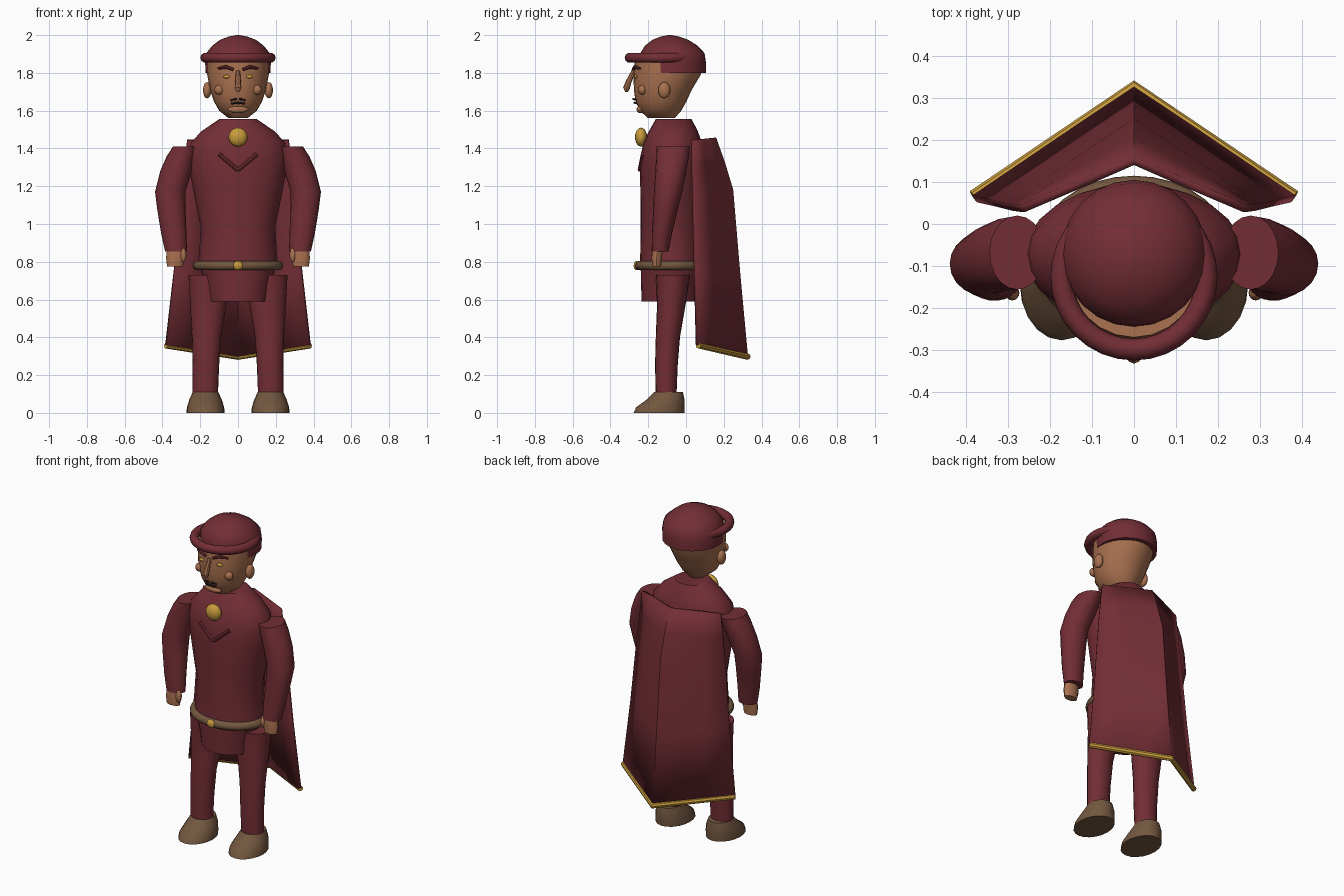
import bpy, bmesh, math
from mathutils import Vector


def mat(name, rgb):
    m = bpy.data.materials.new(name)
    m.diffuse_color = (*rgb, 1)
    return m


MAROON = mat("maroon_cloth", (0.17, 0.027, 0.036))
SKIN = mat("brown_skin", (0.40, 0.165, 0.08))
LEATHER = mat("brown_leather", (0.17, 0.095, 0.05))
GOLD = mat("gold", (0.58, 0.33, 0.045))
DARK = mat("dark_hair", (0.03, 0.015, 0.015))


def finish(name, bm, material, angle=40):
    bmesh.ops.recalc_face_normals(bm, faces=bm.faces)
    me = bpy.data.meshes.new(name)
    bm.to_mesh(me)
    bm.free()
    me.materials.append(material)
    for p in me.polygons:
        p.use_smooth = True
    me.set_sharp_from_angle(angle=math.radians(angle))
    ob = bpy.data.objects.new(name, me)
    bpy.context.collection.objects.link(ob)
    return ob


def skin_rings(name, rings, material, closed=False, angle=40):
    """Bridge rings of points; cap the ends unless closed into a loop."""
    bm = bmesh.new()
    vs = [[bm.verts.new(p) for p in r] for r in rings]
    n = len(rings[0])
    pairs = list(zip(vs, vs[1:])) + ([(vs[-1], vs[0])] if closed else [])
    for a, b in pairs:
        for i in range(n):
            j = (i + 1) % n
            bm.faces.new((a[i], a[j], b[j], b[i]))
    if not closed:
        bm.faces.new(vs[0])
        bm.faces.new(vs[-1])
    return finish(name, bm, material, angle)


def loft(name, rows, material, n=20, angle=40):
    """Rows of (z, centre x, centre y, radius x, radius y)."""
    rings = [[(cx + rx * math.cos(2 * math.pi * i / n),
               cy + ry * math.sin(2 * math.pi * i / n), z) for i in range(n)]
             for z, cx, cy, rx, ry in rows]
    return skin_rings(name, rings, material, angle=angle)


def tube(name, path, material, n=8):
    """Path of (point, radius)."""
    pts = [Vector(p) for p, _ in path]
    rings = []
    for k, (p, (_, r)) in enumerate(zip(pts, path)):
        d = (pts[min(k + 1, len(pts) - 1)] - pts[max(k - 1, 0)]).normalized()
        u = d.cross(Vector((0, 1, 0.01))).normalized()
        w = d.cross(u)
        rings.append([p + r * (u * math.cos(2 * math.pi * i / n) + w * math.sin(2 * math.pi * i / n))
                      for i in range(n)])
    return skin_rings(name, rings, material)


def ring(name, centre, rx, ry, r, material, n=32, m=10):
    rings = []
    for k in range(n):
        a = 2 * math.pi * k / n
        rings.append([(centre[0] + (rx + r * math.cos(b)) * math.cos(a),
                       centre[1] + (ry + r * math.cos(b)) * math.sin(a),
                       centre[2] + r * math.sin(b))
                      for b in (2 * math.pi * i / m for i in range(m))])
    return skin_rings(name, rings, material, closed=True)


def ball(name, centre, radii, material):
    bm = bmesh.new()
    bmesh.ops.create_uvsphere(bm, u_segments=16, v_segments=10, radius=1)
    for v in bm.verts:
        v.co = Vector(c + r * k for c, r, k in zip(centre, radii, v.co))
    return finish(name, bm, material)


# Tunic body and skirt
loft("tunic", [(0.76, 0, -0.08, 0.215, 0.165), (0.85, 0, -0.08, 0.205, 0.162),
               (0.98, 0, -0.078, 0.197, 0.162), (1.12, 0, -0.075, 0.225, 0.166),
               (1.25, 0, -0.073, 0.25, 0.17), (1.36, 0, -0.073, 0.26, 0.168),
               (1.43, 0, -0.07, 0.25, 0.155), (1.49, 0, -0.067, 0.195, 0.13),
               (1.555, 0, -0.065, 0.1, 0.095)], MAROON, 24)
loft("tunic_skirt", [(0.59, 0, -0.085, 0.16, 0.15), (0.68, 0, -0.083, 0.175, 0.155),
                     (0.77, 0, -0.08, 0.2, 0.16)], MAROON, 24)

# Belt, buckle, brooch
ring("belt", (0, -0.078, 0.78), 0.215, 0.168, 0.025, LEATHER)
ball("buckle", (0, -0.262, 0.78), (0.027, 0.015, 0.024), GOLD)
ball("brooch", (0, -0.238, 1.46), (0.05, 0.032, 0.05), GOLD)

# Head and hat
loft("head", [(1.56, 0, -0.13, 0.05, 0.07), (1.60, 0, -0.135, 0.1, 0.11),
              (1.65, 0, -0.132, 0.128, 0.135), (1.71, 0, -0.123, 0.148, 0.153),
              (1.79, 0, -0.1, 0.163, 0.178), (1.87, 0, -0.09, 0.165, 0.18)], SKIN, 24)
loft("hat_crown", [(1.80, 0, -0.07, 0.172, 0.175), (1.86, 0, -0.07, 0.174, 0.175),
                   (1.905, 0, -0.072, 0.168, 0.17), (1.945, 0, -0.078, 0.135, 0.138),
                   (1.975, 0, -0.083, 0.095, 0.095), (1.992, 0, -0.085, 0.05, 0.05),
                   (2.0, 0, -0.085, 0.01, 0.01)], MAROON, 24)
ring("hat_brim", (0, -0.125, 1.88), 0.173, 0.174, 0.026, MAROON)

# Face
tube("nose", [((0, -0.277, 1.81), 0.011), ((0, -0.303, 1.755), 0.015),
              ((0, -0.315, 1.72), 0.018), ((0, -0.315, 1.70), 0.008)], SKIN)
ball("lower_lip", (0, -0.242, 1.606), (0.055, 0.02, 0.019), SKIN)
tube("mouth", [((-0.035, -0.263, 1.638), 0.005), ((0, -0.272, 1.642), 0.006),
               ((0.035, -0.263, 1.638), 0.005)], DARK)

# Paired parts
for side, s in (("left", -1), ("right", 1)):
    ball(side + "_eye", (s * 0.06, -0.266, 1.78), (0.02, 0.009, 0.009), GOLD)
    tube(side + "_brow", [((s * 0.025, -0.28, 1.818), 0.008), ((s * 0.065, -0.272, 1.832), 0.01),
                          ((s * 0.105, -0.243, 1.823), 0.006)], MAROON)
    tube(side + "_moustache", [((s * 0.008, -0.278, 1.662), 0.006),
                               ((s * 0.04, -0.264, 1.655), 0.004)], DARK)
    ball(side + "_cheek", (s * 0.1, -0.232, 1.71), (0.026, 0.022, 0.026), SKIN)
    ball(side + "_ear", (s * 0.163, -0.115, 1.708), (0.022, 0.032, 0.043), SKIN)
    # Chest chevron
    tube(side + "_chevron", [((s * 0.1, -0.228, 1.37), 0.011), ((0, -0.245, 1.285), 0.011)], MAROON)
    # Sleeve and hand
    loft(side + "_sleeve", [(0.855, s * 0.328, -0.137, 0.058, 0.045),
                            (0.95, s * 0.34, -0.127, 0.067, 0.053),
                            (1.08, s * 0.353, -0.108, 0.075, 0.065),
                            (1.17, s * 0.359, -0.095, 0.08, 0.075),
                            (1.28, s * 0.328, -0.08, 0.084, 0.082),
                            (1.36, s * 0.298, -0.071, 0.079, 0.087),
                            (1.41, s * 0.278, -0.068, 0.066, 0.088)], MAROON)
    loft(side + "_hand", [(0.775, s * 0.333, -0.155, 0.042, 0.024),
                          (0.82, s * 0.333, -0.155, 0.048, 0.028),
                          (0.87, s * 0.33, -0.15, 0.045, 0.028)], SKIN, 14)
    ball(side + "_thumb", (s * 0.29, -0.164, 0.835), (0.017, 0.018, 0.038), SKIN)
    # Leg and shoe
    loft(side + "_leg", [(0.10, s * 0.173, -0.105, 0.067, 0.055),
                         (0.25, s * 0.17, -0.104, 0.07, 0.06),
                         (0.40, s * 0.167, -0.096, 0.077, 0.064),
                         (0.58, s * 0.157, -0.077, 0.097, 0.076),
                         (0.73, s * 0.155, -0.07, 0.107, 0.09)], MAROON)
    loft(side + "_shoe", [(0, s * 0.172, -0.143, 0.1, 0.134),
                          (0.03, s * 0.172, -0.136, 0.099, 0.128),
                          (0.07, s * 0.172, -0.108, 0.086, 0.1),
                          (0.11, s * 0.172, -0.092, 0.068, 0.076)], LEATHER)

# Cape: a V-folded sheet, rows of (edge z, ridge z, half width, edge y, ridge y)
cape_rows = [(1.445, 1.455, 0.265, 0.037, 0.15), (1.31, 1.32, 0.28, 0.038, 0.198),
             (1.18, 1.18, 0.295, 0.04, 0.24), (0.75, 0.73, 0.335, 0.05, 0.278),
             (0.36, 0.30, 0.38, 0.06, 0.318)]
bm = bmesh.new()
grid = []
for ze, zr, hw, ye, yr in cape_rows:
    grid.append([bm.verts.new((t * hw, yr + (ye - yr) * abs(t), zr + (ze - zr) * abs(t)))
                 for t in (-1, -0.65, -0.33, 0, 0.33, 0.65, 1)])
for a, b in zip(grid, grid[1:]):
    for i in range(6):
        bm.faces.new((a[i], a[i + 1], b[i + 1], b[i]))
cape = finish("cape", bm, MAROON, 35)
thick = cape.modifiers.new("thickness", 'SOLIDIFY')
thick.thickness = 0.02
thick.offset = 0

# Gold cape hem
tube("cape_hem", [((-0.382, 0.065, 0.357), 0.016), ((0, 0.325, 0.298), 0.017),
                  ((0.382, 0.065, 0.357), 0.016)], GOLD)
